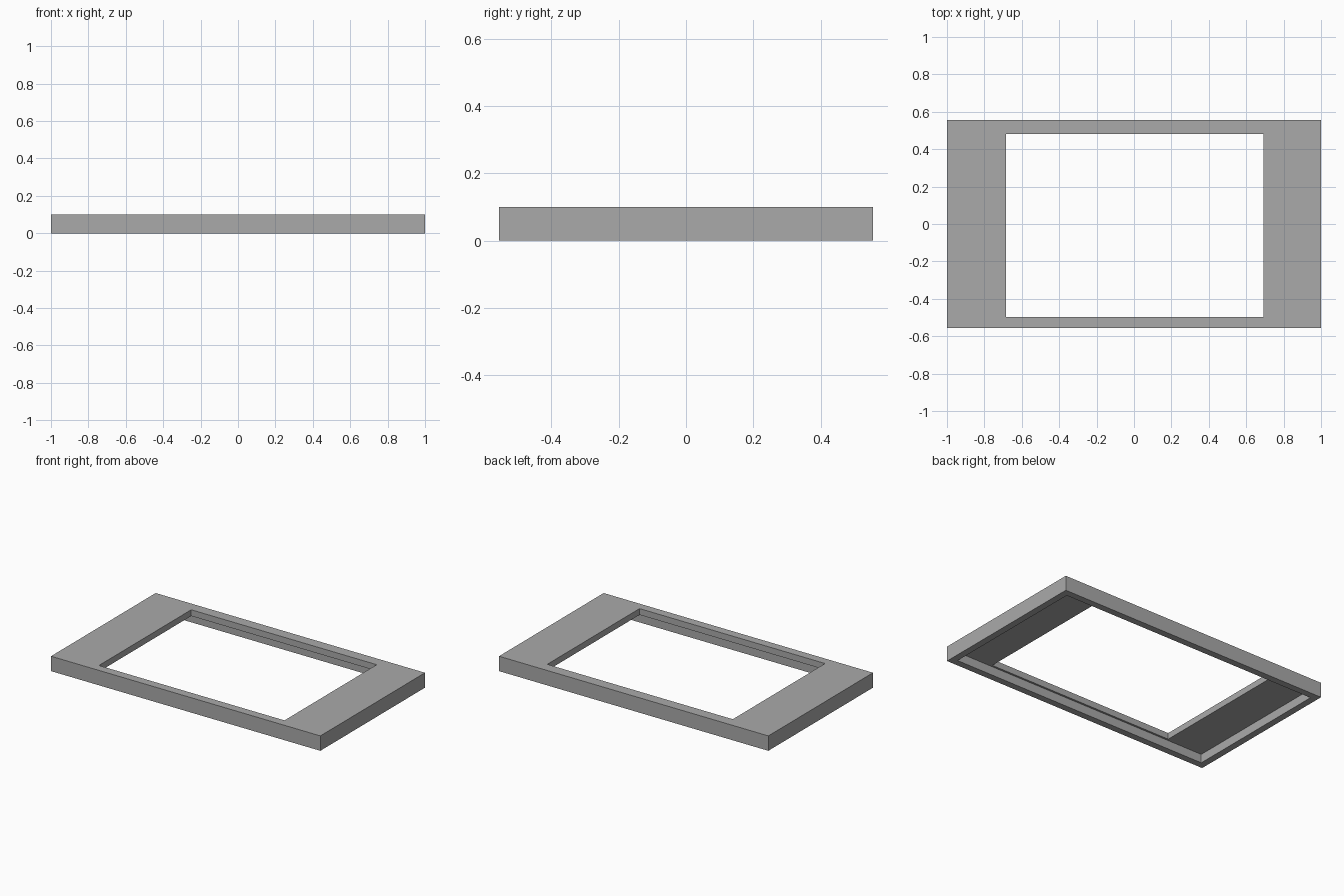
import bpy, bmesh

if "Cube" in bpy.data.objects:
    bpy.data.objects.remove(bpy.data.objects["Cube"])

# Outer size, plate opening and rim measures
HX, HY, HEIGHT = 1.0, 0.555, 0.10
PLATE, RIM = 0.042, 0.045
OPENING = (-0.685, 0.693, -0.497, 0.482)

grey = bpy.data.materials.new("grey")
grey.diffuse_color = (0.4, 0.4, 0.4, 1)
grey.use_nodes = True
grey.node_tree.nodes["Principled BSDF"].inputs["Base Color"].default_value = grey.diffuse_color


def loop(bm, x0, x1, y0, y1, z):
    return [bm.verts.new((x, y, z)) for x, y in ((x0, y0), (x1, y0), (x1, y1), (x0, y1))]


# Ring of rectangular loops: outer wall, top plate, opening, recess, bottom rim
bm = bmesh.new()
outer = (-HX, HX, -HY, HY)
recess = (-HX + RIM, HX - RIM, -HY + RIM, HY - RIM)
under = HEIGHT - PLATE
loops = [loop(bm, *rect, z) for rect, z in (
    (outer, 0), (outer, HEIGHT), (OPENING, HEIGHT),
    (OPENING, under), (recess, under), (recess, 0))]
for a, b in zip(loops, loops[1:] + loops[:1]):
    for i in range(4):
        j = (i + 1) % 4
        bm.faces.new((a[i], a[j], b[j], b[i]))
bmesh.ops.recalc_face_normals(bm, faces=bm.faces)

mesh = bpy.data.meshes.new("bezel_frame")
bm.to_mesh(mesh)
bm.free()
mesh.materials.append(grey)
bpy.context.collection.objects.link(bpy.data.objects.new("bezel_frame", mesh))
